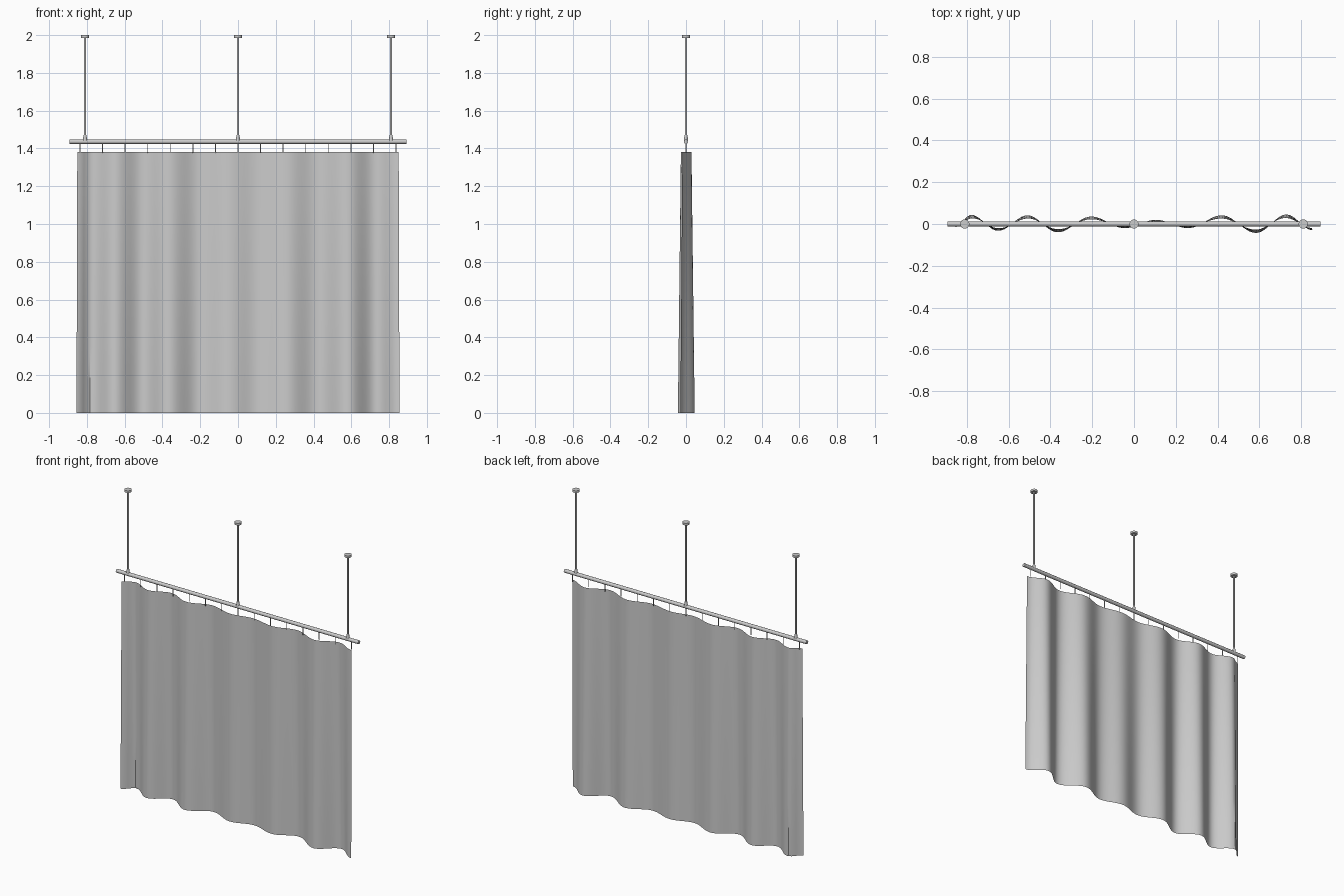
import bpy, bmesh, math

cube = bpy.data.objects.get("Cube")
if cube:
    bpy.data.objects.remove(cube)


def material(name, rgb):
    m = bpy.data.materials.new(name)
    m.use_nodes = True
    m.diffuse_color = (*rgb, 1)
    m.node_tree.nodes["Principled BSDF"].inputs["Base Color"].default_value = (*rgb, 1)
    return m


fabric = material("grey fabric", (0.6, 0.6, 0.6))
metal = material("grey metal", (0.6, 0.6, 0.6))


def finish(obj, name, mat):
    obj.name = name
    obj.data.materials.append(mat)
    bpy.ops.object.select_all(action='DESELECT')
    obj.select_set(True)
    bpy.context.view_layer.objects.active = obj
    bpy.ops.object.shade_smooth_by_angle(angle=math.radians(35))


def post(name, x, z0, z1, r0, r1=None, sides=12):
    """Upright round part, optionally tapered."""
    bpy.ops.mesh.primitive_cone_add(vertices=sides, radius1=r0, radius2=r1 or r0,
                                    depth=z1 - z0, location=(x, 0, (z0 + z1) / 2))
    finish(bpy.context.object, name, metal)


# Curtain: fold crests and valleys, eased between, deeper towards the hem
folds = [(-0.855, -0.015), (-0.78, 0.044), (-0.65, -0.033), (-0.51, 0.042),
         (-0.365, -0.04), (-0.205, 0.036), (-0.045, -0.02), (0.105, 0.02),
         (0.26, -0.02), (0.42, 0.042), (0.585, -0.043), (0.73, 0.046), (0.855, -0.03)]
TOP, ROWS, COLS = 1.38, 8, 96


def fold_depth(x):
    for (xa, ya), (xb, yb) in zip(folds, folds[1:]):
        if x <= xb + 1e-6:
            t = (x - xa) / (xb - xa)
            return ya + (yb - ya) * (1 - math.cos(math.pi * t)) / 2
    return folds[-1][1]


bm = bmesh.new()
grid = []
for j in range(ROWS + 1):
    t = j / ROWS
    row = []
    for i in range(COLS + 1):
        x = folds[0][0] + (folds[-1][0] - folds[0][0]) * i / COLS
        row.append(bm.verts.new((x * (1 - 0.005 * t), fold_depth(x) * (1 - 0.37 * t), TOP * t)))
    grid.append(row)
for lower, upper in zip(grid, grid[1:]):
    for i in range(COLS):
        bm.faces.new((lower[i], lower[i + 1], upper[i + 1], upper[i]))
mesh = bpy.data.meshes.new("curtain")
bm.to_mesh(mesh)
bm.free()
curtain = bpy.data.objects.new("curtain", mesh)
bpy.context.collection.objects.link(curtain)
finish(curtain, "curtain", fabric)

# Rail
bpy.ops.mesh.primitive_cylinder_add(vertices=12, radius=0.012, depth=1.785,
                                    location=(0, 0, 1.436), rotation=(0, math.pi / 2, 0))
finish(bpy.context.object, "rail", metal)

# Ceiling hangers: rod, rail socket and ceiling plate
for side, x in (("right", -0.81), ("middle", 0), ("left", 0.81)):
    post(side + "_rod", x, 1.44, 1.99, 0.006)
    post(side + "_socket", x, 1.44, 1.472, 0.012, 0.007)
    post(side + "_ceiling_plate", x, 1.986, 2.0, 0.022, sides=24)

# Curtain hooks
for i in range(-7, 8):
    post("hook", i * 0.1195, 1.375, 1.428, 0.0025, sides=6)
